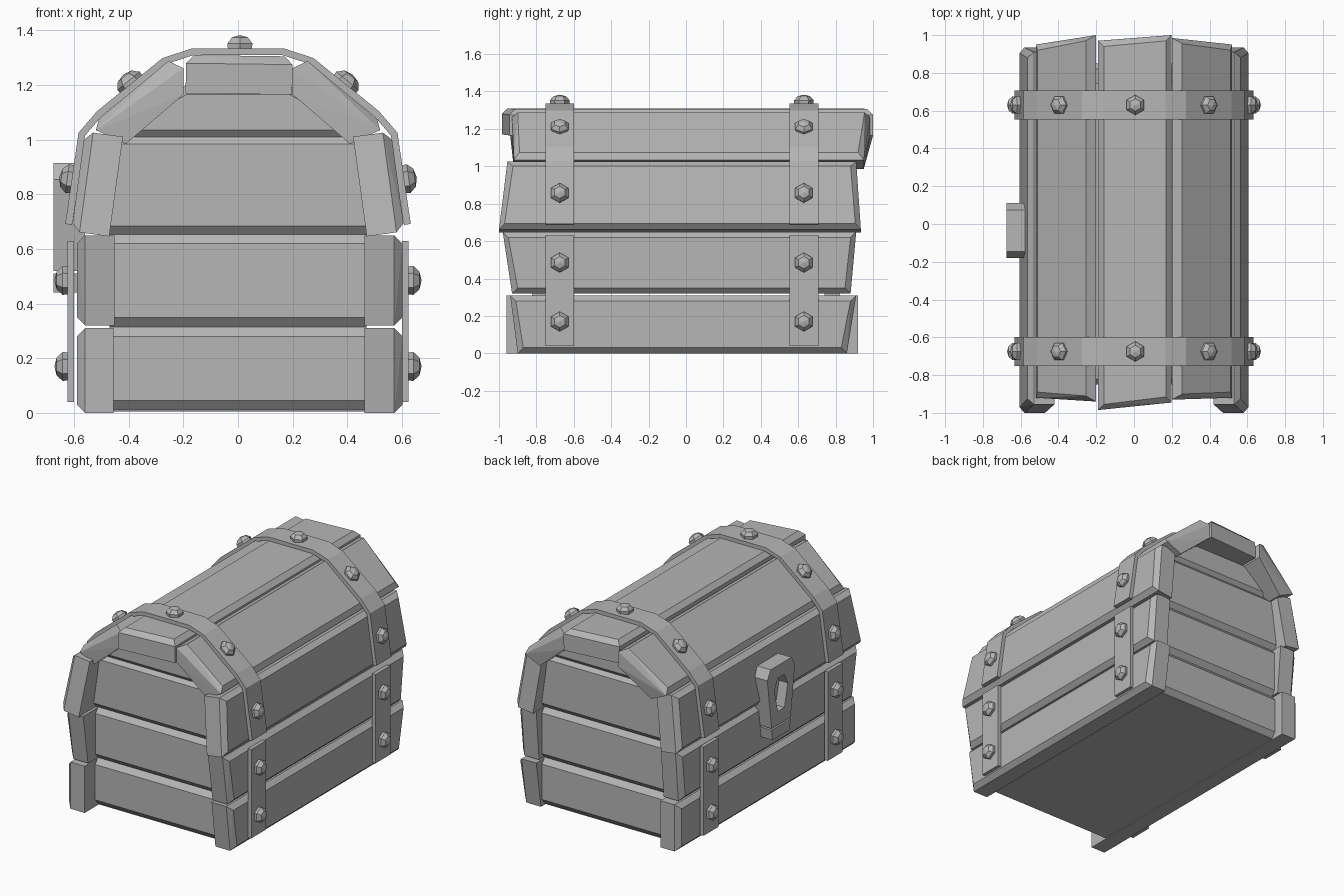
import bpy, bmesh, math
from mathutils import Vector

if "Cube" in bpy.data.objects:
    bpy.data.objects.remove(bpy.data.objects["Cube"])

# mid grey for every part
grey = bpy.data.materials.new("grey")
grey.diffuse_color = (0.47, 0.47, 0.47, 1)
grey.use_nodes = True
grey.node_tree.nodes["Principled BSDF"].inputs["Base Color"].default_value = grey.diffuse_color


def finish(name, bm):
    bmesh.ops.recalc_face_normals(bm, faces=bm.faces)
    me = bpy.data.meshes.new(name)
    bm.to_mesh(me)
    bm.free()
    me.materials.append(grey)
    ob = bpy.data.objects.new(name, me)
    bpy.context.collection.objects.link(ob)
    return ob


def hull(name, pts):
    """Flat-faced convex solid around a few points."""
    bm = bmesh.new()
    for p in pts:
        bm.verts.new(p)
    r = bmesh.ops.convex_hull(bm, input=bm.verts)
    junk = [v for v in set(r['geom_interior'] + r['geom_unused'])
            if isinstance(v, bmesh.types.BMVert)]
    bmesh.ops.delete(bm, geom=junk, context='VERTS')
    bmesh.ops.dissolve_limit(bm, angle_limit=0.02, verts=bm.verts, edges=bm.edges)
    return finish(name, bm)


def plank(name, a, b, ya, yb, t, c=0.03):
    """Long board; a-b is its outer edge in xz, ya/yb its end positions at a and b."""
    a, b = Vector(a), Vector(b)
    d = (b - a).normalized()
    n = Vector((d.y, -d.x))
    if n.dot((a + b) / 2 - Vector((0, 0.6))) < 0:
        n = -n
    pts = []
    for depth, inset in ((t, 0), (c, 0), (0, c)):
        for p, ys, s in ((a, ya, 1), (b, yb, -1)):
            q = p - n * depth + d * inset * s
            pts += [(q.x, ys[0] + inset, q.y), (q.x, ys[1] - inset, q.y)]
    return hull(name, pts)


def slope_plank(name, s, ya, yb):
    """Mitred lid board; ya/yb are its ends along the low and high edges."""
    pts = []
    for low, high, inset in (((0.41, 0.985), (0.20, 1.165), 0),
                             ((0.52, 1.035), (0.20, 1.262), 0),
                             ((0.51, 1.075), (0.255, 1.288), 0.03)):
        for (x, z), ys in ((low, ya), (high, yb)):
            pts += [(s * x, ys[0] + inset, z), (s * x, ys[1] - inset, z)]
    return hull(name, pts)


def end_board(name, z0, z1, w0, w1, side):
    """Board closing one end, chamfered along its top and bottom."""
    pts = []
    for y, inset in ((0.74, 0), (0.82, 0), (0.85, 0.035)):
        for sx in (-1, 1):
            pts += [(sx * w0, side * y, z0 + inset), (sx * w1, side * y, z1 - inset)]
    return hull(name, pts)


def strap(name, path, y, w=0.155, t=0.025):
    """Metal band following an xz path."""
    bm = bmesh.new()
    rows = [[bm.verts.new((x, y + s * w / 2, z)) for s in (-1, 1)] for x, z in path]
    for p, q in zip(rows, rows[1:]):
        bm.faces.new((p[0], p[1], q[1], q[0]))
    ob = finish(name, bm)
    m = ob.modifiers.new("thickness", 'SOLIDIFY')
    m.thickness, m.offset, m.use_even_offset = t, 0, True


def rivet(name, loc, normal):
    """Six-sided domed stud."""
    q = Vector(normal).to_track_quat('Z', 'Y')
    pts = [Vector(loc) + q @ Vector((0, 0, 0.05))]
    for r, h in ((0.05, -0.01), (0.053, 0.02), (0.033, 0.042)):
        for i in range(6):
            k = (i + 0.5) * math.pi / 3
            pts.append(Vector(loc) + q @ Vector((r * math.cos(k), r * math.sin(k), h)))
    hull(name, pts)


# long side planks, slightly uneven at their ends
plank("side_plank_low_right", (0.602, 0), (0.602, 0.31), (-0.90, 0.86), (-0.94, 0.91), 0.138)
plank("side_plank_low_left", (-0.59, 0), (-0.59, 0.31), (-0.96, 0.92), (-0.96, 0.92), 0.135)
for s, side in ((1, "right"), (-1, "left")):
    x = 0.602 if s > 0 else -0.59
    plank("side_plank_mid_" + side, (x, 0.32), (x, 0.65),
          (-0.93, 0.88), (-0.98, 0.91), 0.138)
    plank("lid_side_plank_" + side, (s * 0.61, 0.665), (s * 0.56, 1.03),
          (-1.0, 0.935), (-0.955, 0.91), 0.14)
slope_plank("lid_slope_plank_right", 1, (-0.92, 0.95), (-0.93, 0.985))
slope_plank("lid_slope_plank_left", -1, (-0.92, 0.95), (-0.94, 1.0))
plank("lid_top_plank", (-0.19, 1.31), (0.2, 1.305), (-0.985, 0.97), (-0.945, 1.0), 0.14)

# recessed end boards
for s, side in ((-1, "front"), (1, "back")):
    end_board("end_board_low_" + side, 0.01, 0.315, 0.47, 0.47, s)
    end_board("end_board_mid_" + side, 0.315, 0.655, 0.47, 0.47, s)
    end_board("end_board_lid_" + side, 0.65, 1.02, 0.50, 0.44, s)
    end_board("end_board_arch_" + side, 1.0, 1.20, 0.42, 0.19, s)

# floor
hull("floor", [(x, y, z) for x in (-0.48, 0.48) for y in (-0.82, 0.82) for z in (0.005, 0.05)])

# metal straps and studs
half = [(0.62, 0.69), (0.572, 1.02), (0.508, 1.095), (0.27, 1.288), (0.165, 1.322)]
arch = half + [(-x, z) for x, z in reversed(half)]
for y, end in ((-0.675, "front"), (0.63, "back")):
    strap("lid_strap_" + end, arch, y)
    rivet("stud_top_" + end, (0.007, y, 1.333), (0, 0, 1))
    for s in (-1, 1):
        side = end + ("_right" if s > 0 else "_left")
        strap("base_strap_" + side, [(s * 0.612, 0.04), (s * 0.612, 0.63)], y)
        for z in (0.17, 0.485):
            rivet("stud_base_" + side, (s * 0.622, y, z), (s, 0, 0))
        rivet("stud_lid_" + side, (s * 0.605, y, 0.855), (s, 0, 0.14))
        rivet("stud_slope_" + side, (s * 0.388, y, 1.2), (s * 0.63, 0, 0.77))

# hasp plate with a six-sided opening, on the left side
outer = [(0.11, 0.915), (0.145, 0.855), (0.10, 0.52), (-0.10, 0.52), (-0.145, 0.855), (-0.11, 0.915)]
inner = [(0.035, 0.83), (0.07, 0.76), (0.035, 0.61), (-0.035, 0.61), (-0.07, 0.76), (-0.035, 0.83)]
bm = bmesh.new()
rings = [[bm.verts.new((x, y - 0.035, z)) for y, z in o]
         for x, o in ((-0.675, outer), (-0.56, outer), (-0.56, inner), (-0.675, inner))]
for k in range(4):
    p, q = rings[k], rings[(k + 1) % 4]
    for i in range(6):
        j = (i + 1) % 6
        bm.faces.new((p[i], p[j], q[j], q[i]))
finish("hasp", bm)
hull("hasp_back", [(x, y - 0.035, z) for x in (-0.61, -0.57) for y, z in inner])
hull("hasp_foot", [(x, y - 0.035, z) for x in (-0.675, -0.58)
                   for y, z in ((-0.1, 0.51), (0.1, 0.51), (-0.09, 0.44), (0.09, 0.44))])
